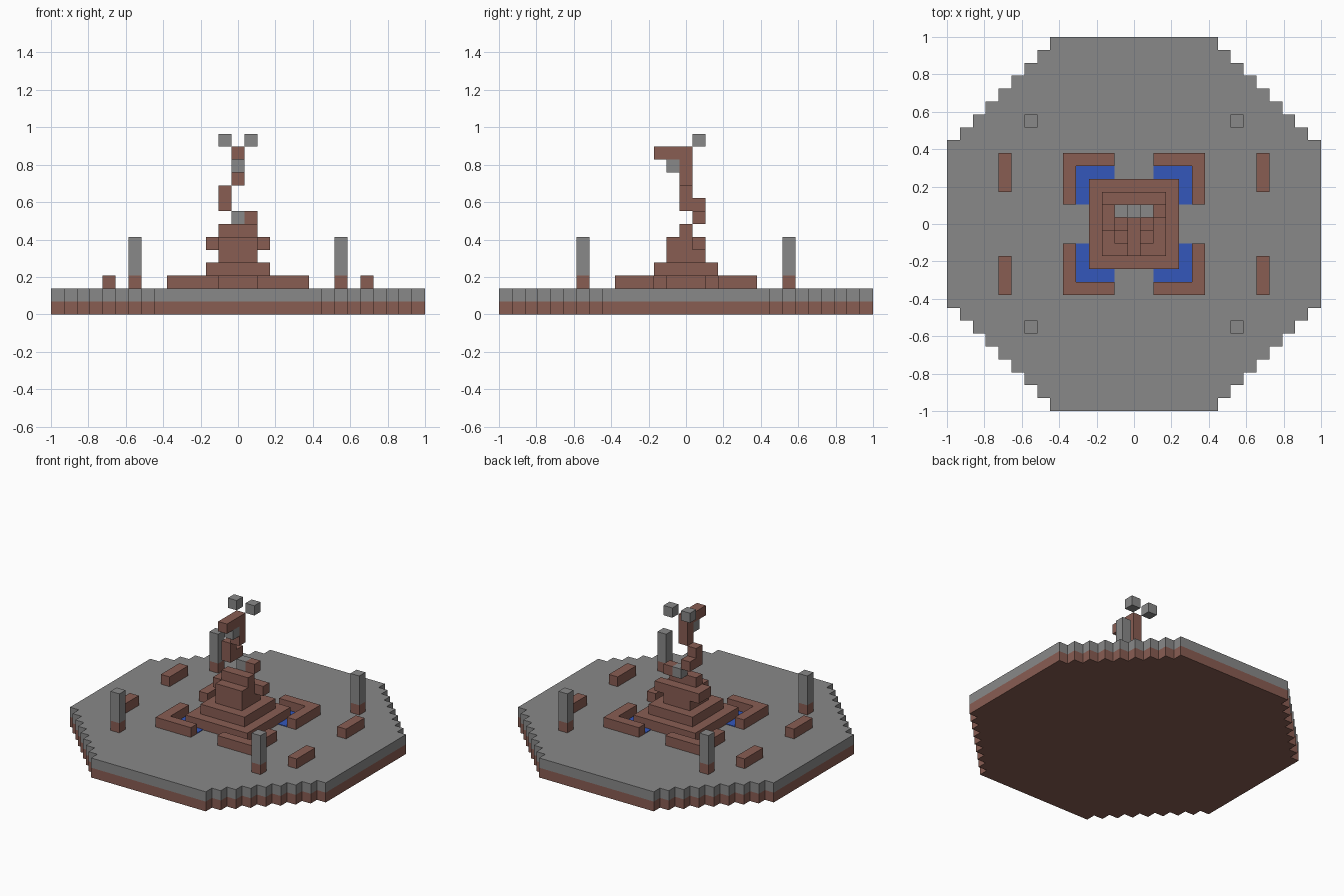
import bpy
import bmesh

U = 2 / 29  # edge of one block

if "Cube" in bpy.data.objects:
    bpy.data.objects.remove(bpy.data.objects["Cube"], do_unlink=True)


def material(name, rgb):
    m = bpy.data.materials.new(name)
    m.use_nodes = True
    m.diffuse_color = (*rgb, 1)
    m.node_tree.nodes["Principled BSDF"].inputs["Base Color"].default_value = (*rgb, 1)
    return m


STONE = material("grey stone", (0.25, 0.25, 0.25))
BRICK = material("brown brick", (0.25, 0.11, 0.086))
WATER = material("blue water", (0.033, 0.095, 0.50))


def finish(name, bm, mat):
    bmesh.ops.recalc_face_normals(bm, faces=bm.faces)
    mesh = bpy.data.meshes.new(name)
    bm.to_mesh(mesh)
    bm.free()
    mesh.materials.append(mat)
    bpy.context.collection.objects.link(bpy.data.objects.new(name, mesh))


def blocks(name, mat, *spans):
    """Boxes given as inclusive cell ranges (x0, x1, y0, y1, z0, z1)."""
    bm = bmesh.new()
    for span in spans:
        lo = [(span[0] - .5) * U, (span[2] - .5) * U, span[4] * U]
        hi = [(span[1] + .5) * U, (span[3] + .5) * U, (span[5] + 1) * U]
        for v in bmesh.ops.create_cube(bm, size=1)["verts"]:
            v.co = [h if c > 0 else l for c, l, h in zip(v.co, lo, hi)]
    finish(name, bm, mat)


def mirrored(sx, sy, x0, x1, y0, y1, z0, z1):
    xs, ys = sorted((sx * x0, sx * x1)), sorted((sy * y0, sy * y1))
    return (*xs, *ys, z0, z1)


def stepped_slab(name, mat, z):
    """Octagon with stair-stepped diagonal sides."""
    quarter = []
    for row in range(6, 15):
        x = 20 - row + .5
        quarter += [(x, row - .5), (x, row + .5)]
    quarter = quarter[1:]
    half = quarter + [(-x, y) for x, y in reversed(quarter)]
    outline = half + [(-x, -y) for x, y in half]
    bm = bmesh.new()
    face = bm.faces.new([bm.verts.new((x * U, y * U, z * U)) for x, y in outline])
    top = bmesh.ops.extrude_face_region(bm, geom=[face])["geom"]
    for v in top:
        if isinstance(v, bmesh.types.BMVert):
            v.co.z += U
    finish(name, bm, mat)


# Platform
stepped_slab("platform_base", BRICK, 0)
stepped_slab("platform_floor", STONE, 1)

# Corner pools, benches and posts
for sx, side in ((1, "left"), (-1, "right")):
    for sy, end in ((1, "back"), (-1, "front")):
        tag = f"{end}_{side}"
        blocks("pool_wall_" + tag, BRICK,
               mirrored(sx, sy, 2, 5, 5, 5, 2, 2),
               mirrored(sx, sy, 5, 5, 2, 4, 2, 2))
        blocks("pool_water_" + tag, WATER,
               mirrored(sx, sy, 2, 4, 2, 4, 2, 1.06))
        blocks("bench_" + tag, BRICK, mirrored(sx, sy, 10, 10, 3, 5, 2, 2))
        blocks("post_foot_" + tag, BRICK, mirrored(sx, sy, 8, 8, 8, 8, 2, 2))
        blocks("post_" + tag, STONE, mirrored(sx, sy, 8, 8, 8, 8, 3, 5))

# Stepped pedestal
for i, half in enumerate((3, 2)):
    blocks(f"pedestal_step_{i + 1}", BRICK, (-half, half, -half, half, 2 + i, 2 + i))
blocks("pedestal_block", BRICK, (-1, 1, -1, 1, 4, 5))
blocks("pedestal_arms", BRICK, (-2, -2, 0, 1, 5, 5), (2, 2, 1, 1, 5, 5))

# Winding statue
blocks("statue_foot", BRICK, (-1, 1, 0, 0, 6, 6))
blocks("statue_tail", BRICK, (1, 1, 1, 1, 7, 7))
blocks("statue_tail_stone", STONE, (0, 0, 1, 1, 7, 7))
blocks("statue_body", BRICK, (-1, -1, 1, 1, 8, 8), (-1, -1, 0, 0, 8, 9))
blocks("statue_neck", BRICK, (0, 0, 0, 0, 10, 11))
blocks("statue_head", BRICK, (0, 0, -2, 0, 12, 12))
blocks("statue_jaw", STONE, (0, 0, -1, -1, 11, 11))
blocks("statue_horns", STONE, (-1, -1, 1, 1, 13, 13), (1, 1, 1, 1, 13, 13))
